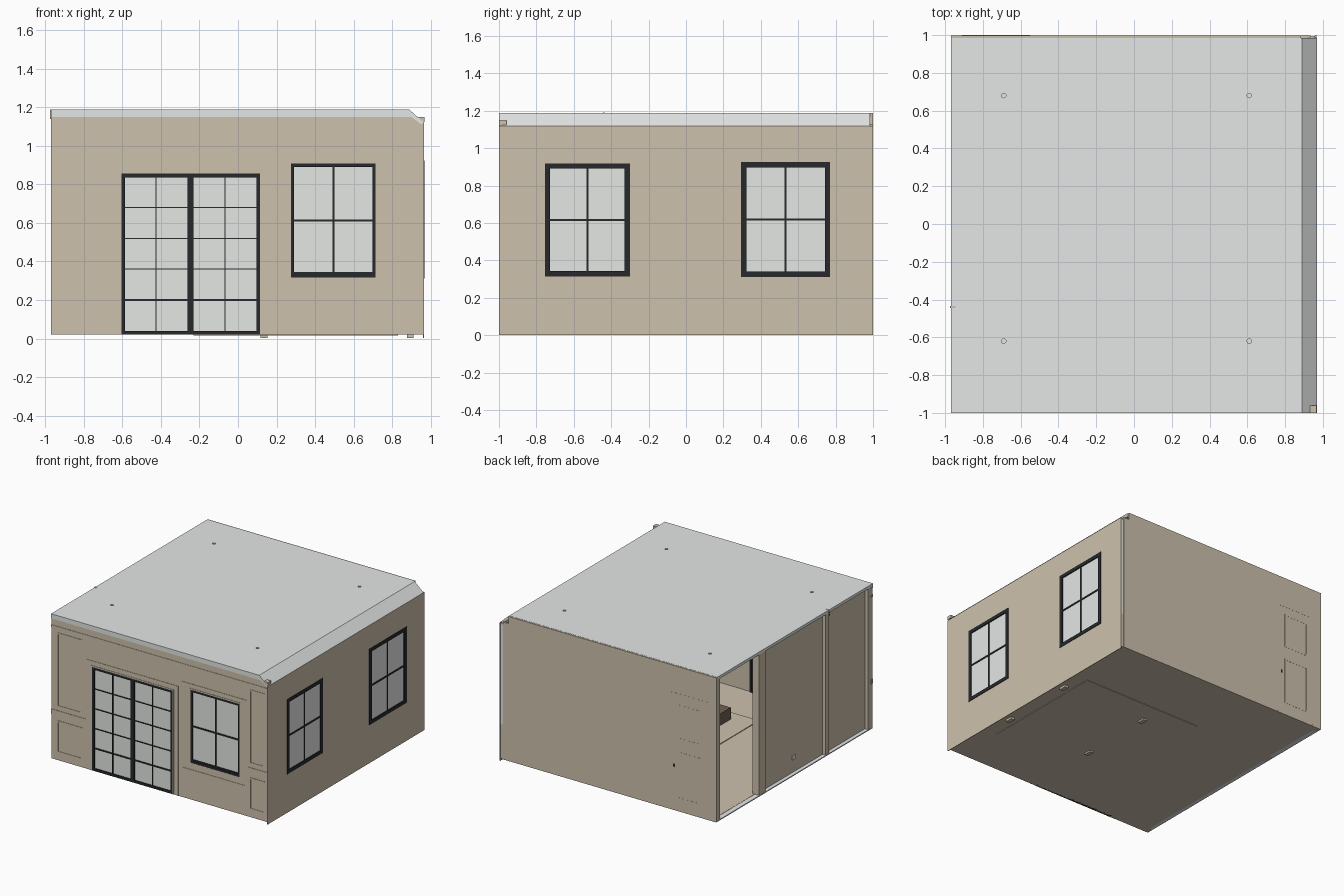
import bpy, bmesh, math
from mathutils import Vector

if "Cube" in bpy.data.objects:
    bpy.data.objects.remove(bpy.data.objects["Cube"])


def material(name, r, g, b):
    m = bpy.data.materials.new(name)
    m.diffuse_color = (r, g, b, 1)
    m.use_nodes = True
    m.node_tree.nodes["Principled BSDF"].inputs["Base Color"].default_value = m.diffuse_color
    return m


TAN = material("tan_plaster", .61, .535, .42)
WHITE = material("ceiling_white", .78, .805, .79)
GLASS = material("pale_glass", .78, .80, .785)
BLACK = material("black_frame", .02, .022, .024)
BROWN = material("brown_furniture", .16, .12, .085)


def mesh_object(name, bm, mat):
    bmesh.ops.recalc_face_normals(bm, faces=bm.faces)
    me = bpy.data.meshes.new(name)
    bm.to_mesh(me)
    bm.free()
    me.materials.append(mat)
    ob = bpy.data.objects.new(name, me)
    bpy.context.collection.objects.link(ob)
    return ob


def boxes(name, mat, *spans):
    """One object from boxes, each given as x0, x1, y0, y1, z0, z1."""
    bm = bmesh.new()
    for x0, x1, y0, y1, z0, z1 in spans:
        vs = bmesh.ops.create_cube(bm, size=1)["verts"]
        for v in vs:
            v.co = Vector(((x0 + x1) / 2 + v.co.x * (x1 - x0),
                           (y0 + y1) / 2 + v.co.y * (y1 - y0),
                           (z0 + z1) / 2 + v.co.z * (z1 - z0)))
    return mesh_object(name, bm, mat)


def on_wall(wall, rect, d0, d1):
    """Place a rectangle (u0, u1, z0, z1) on a wall running along x or y."""
    u0, u1, z0, z1 = rect
    return (u0, u1, d0, d1, z0, z1) if wall == "x" else (d0, d1, u0, u1, z0, z1)


def ring(rect, w):
    """Four bars just inside a rectangle."""
    u0, u1, z0, z1 = rect
    return [(u0, u0 + w, z0, z1), (u1 - w, u1, z0, z1),
            (u0 + w, u1 - w, z0, z0 + w), (u0 + w, u1 - w, z1 - w, z1)]


def bars(name, mat, wall, rects, d0, d1):
    return boxes(name, mat, *[on_wall(wall, r, d0, d1) for r in rects])


def extrude(bm, step):
    ext = bmesh.ops.extrude_face_region(bm, geom=bm.faces[:])["geom"]
    bmesh.ops.translate(bm, vec=step, verts=[v for v in ext if isinstance(v, bmesh.types.BMVert)])


def wall_with_holes(name, wall, outer, holes, d0, d1):
    """Wall split into cells around its rectangular openings."""
    us = sorted({outer[0], outer[1], *[v for h in holes for v in h[:2]]})
    zs = sorted({outer[2], outer[3], *[v for h in holes for v in h[2:]]})
    bm = bmesh.new()
    for u0, u1 in zip(us, us[1:]):
        for z0, z1 in zip(zs, zs[1:]):
            cu, cz = (u0 + u1) / 2, (z0 + z1) / 2
            if any(h[0] < cu < h[1] and h[2] < cz < h[3] for h in holes):
                continue
            q = [(u0, z0), (u1, z0), (u1, z1), (u0, z1)]
            bm.faces.new([bm.verts.new((u, d0, z) if wall == "x" else (d0, u, z)) for u, z in q])
    bmesh.ops.remove_doubles(bm, verts=bm.verts, dist=1e-5)
    extrude(bm, Vector((0, d1 - d0, 0)) if wall == "x" else Vector((d1 - d0, 0, 0)))
    return mesh_object(name, bm, TAN)


# Front wall with openings for the doors and the window
DOORS = (-.605, .115, .02, .856)
FRONT_WIN = (.275, .715, .318, .908)
wall_with_holes("front_wall", "x", (-.97, .965, .02, 1.15), [DOORS, FRONT_WIN], -.997, -.985)

# Right wall with two windows
RIGHT_WINS = [(-.755, -.30, .315, .918), (.295, .77, .312, .925)]
wall_with_holes("right_wall", "y", (-1, 1, .002, 1.118), RIGHT_WINS, .96, .965)


def window(name, wall, rect, w, d0, d1):
    """Sash window: frame, cross bars and panes."""
    u0, u1, z0, z1 = rect
    um, zm = (u0 + u1) / 2, (z0 + z1) / 2
    cross = [(um - .005, um + .005, z0, z1), (u0, u1, zm - .006, zm + .006),
             (u0, u1, z0, z0 + .028)]
    bars(name + "_frame", BLACK, wall, ring(rect, w), d0, d1)
    e = .003 if d1 > d0 else -.003
    bars(name + "_bars", BLACK, wall, cross, d0 + e, d1 - e)
    mid = (d0 + d1) / 2
    bars(name + "_panes", GLASS, wall, [rect], mid - .002, mid + .002)


window("front_window", "x", FRONT_WIN, .017, -.999, -.978)
for i, r in enumerate(RIGHT_WINS):
    window(f"right_window_{i + 1}", "y", r, .028, .948, .969)

# Thin casings round the front openings
bars("front_casing", TAN, "x",
     ring((.265, .725, .308, .918), .01) + ring((-.615, .125, .02, .866), .01)[:2]
     + [(-.605, .115, .856, .866)], -1, -.98)

# Double glazed doors with glazing bars
bars("door_frame", BLACK, "x", ring(DOORS, .019) + [(-.262, -.23, .02, .856)], -.999, -.975)
bars("door_glazing_bars", BLACK, "x",
     [(-.586, .096, z - w, z + w) for z, w in ((.2, .005), (.36, .003), (.52, .003), (.68, .003))]
     + [(x - .003, x + .003, .04, .84) for x in (-.425, -.068)], -.996, -.978)
bars("door_panes", GLASS, "x", [DOORS], -.989, -.986)

# Shallow panel mouldings on the front wall
panels = [(-.92, -.69, .45, 1.05), (-.92, -.69, .08, .34), (-.65, .165, .02, .905),
          (.19, .775, .25, .955), (.80, .94, .45, 1.05), (.80, .94, .08, .34)]
mould = [b for p in panels for b in ring(p, .013) if b[2] > .03 or b[3] > .1]
mould += [(-.97, -.66, .38, .42), (.785, .96, .38, .42), (-.97, .96, 1.08, 1.10)]
bars("front_mouldings", TAN, "x", mould, -1, -.98)

# Back wall with panelled door, stopping under the cove on the right
boxes("back_wall", TAN, (-.97, .885, .985, .999, .02, 1.187), (.885, .935, .985, .999, .02, 1.13))
boxes("back_corner_strip", WHITE, (.935, .958, .985, .996, .3, 1.112))
boxes("back_corner_base", TAN, (.935, .958, .985, .996, .02, .3))
BACK_DOOR = (-.91, -.55, .03, .97)
bars("back_door_casing", TAN, "x", [ring(BACK_DOOR, .03)[i] for i in (0, 1, 3)], .98, 1)
bars("back_door_panels", TAN, "x",
     [b for p in ((-.84, -.62, .60, .88), (-.84, -.62, .12, .50)) for b in ring(p, .012)], .98, 1)
boxes("back_door_knob", BLACK, (-.60, -.582, .97, 1, .37, .395))

# Left side: recessed wall, posts and an open bay at the back
boxes("left_wall", TAN, (-.94, -.93, -.985, .40, .02, 1.18))
boxes("left_posts", TAN,
      *[(-.968, -.91, y - w, y + w, .02, 1.18)
        for y, w in ((.41, .04), (-.42, .02), (-.965, .025), (.97, .02))])
boxes("left_outlet", WHITE, (-.946, -.93, -.05, -.01, .13, .165))
boxes("left_floor_strip", WHITE, (-.97, -.93, -.985, .99, .02, .028))

# Floor and rug
boxes("floor", TAN, (-.93, .96, -.99, .99, .02, .03))
boxes("rug", TAN, (-.23, .83, -.6, .45, .016, .036))

# Ceiling with sloped cove along the right side
profile = [(-.97, 1.165), (-.97, 1.188), (.89, 1.188), (.968, 1.118), (.95, 1.113), (.88, 1.165)]
bm = bmesh.new()
bm.faces.new([bm.verts.new((x, -1, z)) for x, z in profile])
extrude(bm, Vector((0, 1.985, 0)))
ceiling = mesh_object("ceiling", bm, WHITE)
boxes("cove_end", WHITE, (.89, .9, .97, .984, 1.15, 1.17))
boxes("front_cornice", WHITE, (-.97, .9, -.999, -.98, 1.15, 1.17))
boxes("cornice_end", TAN, (.925, .967, -1, -.96, 1.125, 1.15))
boxes("ceiling_bracket", TAN, (-.975, -.945, -.445, -.435, 1.14, 1.19))

# Small round sockets sunk into the ceiling for the lights
bm = bmesh.new()
for x in (-.69, .61):
    for y in (-.62, .68):
        vs = bmesh.ops.create_cone(bm, cap_ends=True, segments=16, radius1=.012, radius2=.012, depth=.03)["verts"]
        bmesh.ops.translate(bm, vec=(x, y, 1.187), verts=vs)
cutter = mesh_object("light_socket_cutter", bm, WHITE)
cutter.hide_render = True
cutter.hide_set(True)
mod = ceiling.modifiers.new("light_sockets", "BOOLEAN")
mod.operation, mod.solver, mod.object = "DIFFERENCE", "EXACT", cutter

# Table whose feet pass through the floor, and a low stool
boxes("table_legs", TAN, *[(x - .017, x + .017, y - .03, y + .03, .003, .26)
                           for x in (.135, .895) for y in (-.36, .26)])
boxes("table_top", BROWN, (.1, .93, -.42, .32, .26, .29))
boxes("stool", BROWN, (-.05, .07, -.50, -.35, .03, .13))
